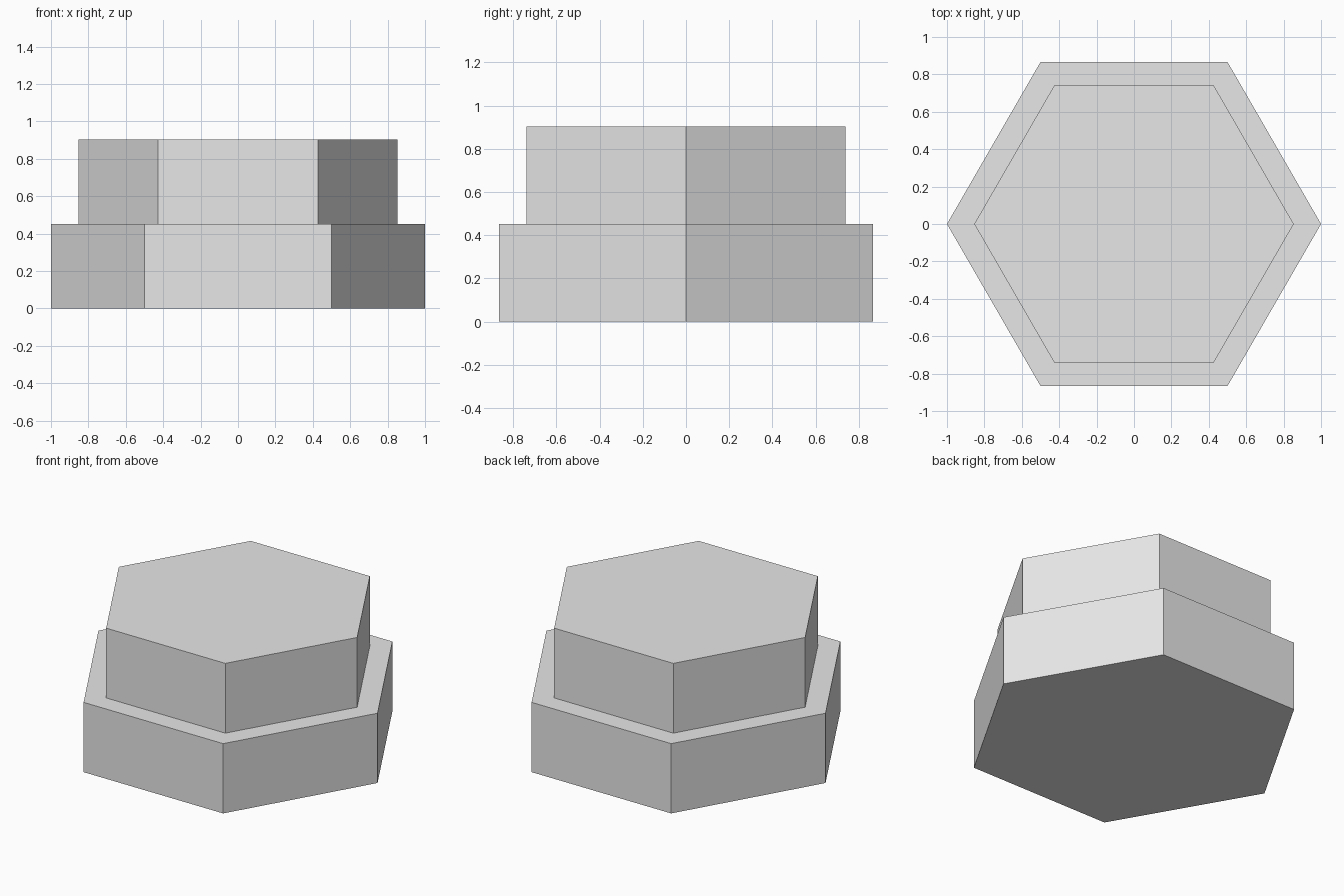
import bpy

cube = bpy.data.objects.get("Cube")
if cube:
    bpy.data.objects.remove(cube, do_unlink=True)

# Single flat grey
grey = bpy.data.materials.new("light_grey")
grey.use_nodes = True
colour = (0.8, 0.8, 0.8, 1)
grey.diffuse_color = colour
grey.node_tree.nodes["Principled BSDF"].inputs["Base Color"].default_value = colour

TIER_HEIGHT = 0.452


def hex_tier(name, radius, level):
    """Hexagonal prism with corners on the x axis, stacked by level."""
    bpy.ops.mesh.primitive_cylinder_add(
        vertices=6, radius=radius, depth=TIER_HEIGHT,
        location=(0, 0, (level + 0.5) * TIER_HEIGHT))
    tier = bpy.context.object
    tier.name = name
    # Turn so that flat sides face front and back
    tier.rotation_euler.z = 0.5235988
    bpy.ops.object.transform_apply(location=False, rotation=True, scale=False)
    tier.data.materials.append(grey)
    return tier


# Wide lower tier and narrower upper tier
hex_tier("lower_tier", 1.0, 0)
hex_tier("upper_tier", 0.854, 1)
